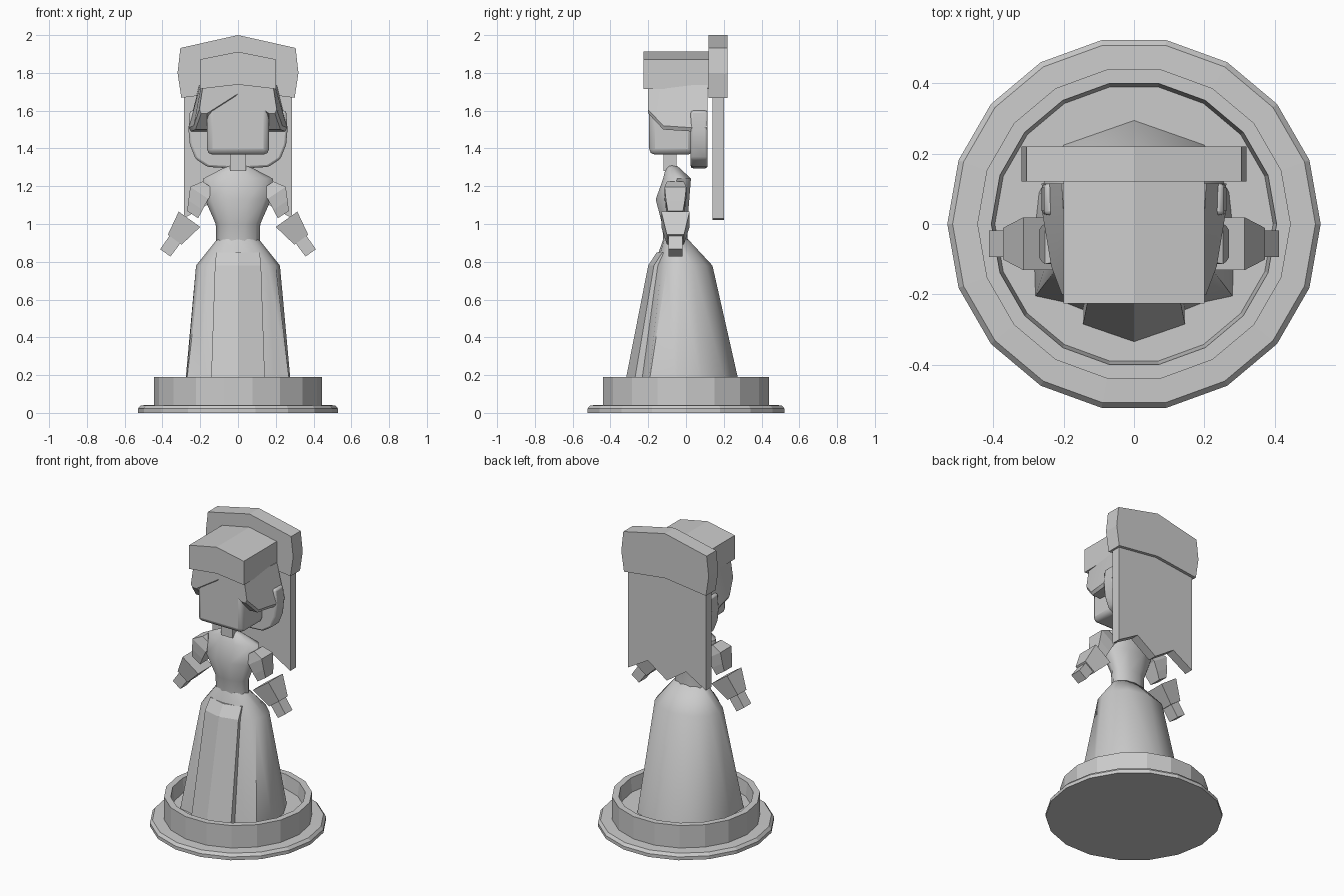
import bpy, bmesh
from math import sin, cos, pi, radians
from mathutils import Vector

if "Cube" in bpy.data.objects:
    bpy.data.objects.remove(bpy.data.objects["Cube"])


def finish(name, bm, smooth=None, bevel=0):
    bmesh.ops.recalc_face_normals(bm, faces=bm.faces)
    me = bpy.data.meshes.new(name)
    bm.to_mesh(me)
    bm.free()
    ob = bpy.data.objects.new(name, me)
    bpy.context.collection.objects.link(ob)
    bpy.ops.object.select_all(action='DESELECT')
    ob.select_set(True)
    bpy.context.view_layer.objects.active = ob
    if bevel:
        m = ob.modifiers.new("bevel", 'BEVEL')
        m.width, m.segments = bevel, 2
    if smooth:
        bpy.ops.object.shade_smooth_by_angle(angle=radians(smooth))
    return ob


def loft(name, rings, smooth=None, bevel=0):
    """Skin a list of equal-length closed rings and cap both ends."""
    bm = bmesh.new()
    vs = [[bm.verts.new(p) for p in r] for r in rings]
    n = len(vs[0])
    for a, b in zip(vs, vs[1:]):
        for i in range(n):
            j = (i + 1) % n
            bm.faces.new((a[i], a[j], b[j], b[i]))
    bm.faces.new(vs[0])
    bm.faces.new(vs[-1])
    return finish(name, bm, smooth, bevel)


def sym(half):
    """Complete a half outline across x = 0."""
    return half + [(-x, y) for x, y in reversed(half) if abs(x) > 1e-6]


def slab(name, half, y0, y1, smooth=None, bevel=0):
    out = sym(half)
    return loft(name, [[(x, y, z) for x, z in out] for y in (y0, y1)], smooth, bevel)


def box(name, x, y0, y1, z0, z1, smooth=None, bevel=0):
    return slab(name, [(x, z0), (x, z1)], y0, y1, smooth, bevel)


def ellipse_ring(z, rx, yf, yb, n=10):
    c, r = (yf + yb) / 2, (yb - yf) / 2
    return [(rx * cos(2 * pi * i / n), c + r * sin(2 * pi * i / n), z) for i in range(n)]


# round stand with raised rim and sunken floor
prof = [(.53, 0), (.53, .022), (.515, .04), (.445, .042), (.445, .19),
        (.405, .19), (.395, .1)]
loft("stand", [[(r * cos(i * pi / 9), r * sin(i * pi / 9), z) for i in range(18)]
               for r, z in prof])

# skirt: faceted outline that shrinks to the waist
skirt = [
    (.095, [(0, .295), (.2, .225), (.27, .09), (.285, -.05), (.28, -.205), (.2, -.222), (.13, -.25), (0, -.27)]),
    (.78, [(0, .14), (.13, .105), (.2, .04), (.222, -.03), (.2, -.1), (.16, -.13), (.11, -.155), (0, -.17)]),
    (.92, [(0, .01), (.06, .0), (.095, -.025), (.11, -.055), (.1, -.08), (.08, -.1), (.05, -.115), (0, -.12)]),
]
loft("skirt", [[(x, y, z) for x, y in sym(h)] for z, h in skirt], 50)

# ridged front panel of the dress
panel = [
    (.095, [(0, -.335), (.145, -.285), (.145, -.2), (0, -.2)]),
    (.78, [(0, -.2), (.122, -.17), (.122, -.1), (0, -.1)]),
    (.85, [(0, -.155), (.115, -.125), (.115, -.08), (0, -.08)]),
]
loft("front_panel", [[(x, y, z) for x, y in sym(h)] for z, h in panel], 20)

# torso and neck
torso = [(.9, .115, -.122, .012), (1.0, .118, -.13, .01), (1.13, .175, -.165, .022),
         (1.24, .185, -.125, .03), (1.295, .08, -.11, -.03), (1.31, .04, -.1, -.05)]
loft("torso", [ellipse_ring(*t) for t in torso], 60)
box("neck", .042, -.12, -.05, 1.28, 1.4)


# arms: square sections along a path, given as (x, z, width, depth)
def limb(name, secs, side, d, yc=-.056):
    d = Vector(d).normalized()
    n = Vector((-d.y, d.x))
    rings = []
    for x, z, w, dep in secs:
        a, b = Vector((x, z)) + n * w / 2, Vector((x, z)) - n * w / 2
        rings.append([(side * p.x, yc + s * dep / 2, p.y)
                      for p, s in ((a, -1), (b, -1), (b, 1), (a, 1))])
    loft(name, rings)


for side, tag in ((1, "left"), (-1, "right")):
    limb("puff_sleeve_" + tag, [(.15, 1.2, .09, .09), (.205, 1.165, .115, .115),
                                (.225, 1.10, .09, .1), (.24, 1.05, .07, .08)], side, (.55, -.83))
    limb("cuff_" + tag, [(.257, 1.025, .14, .15), (.335, .917, .09, .09)], side, (.58, -.81))
    limb("hand_" + tag, [(.325, .93, .07, .075), (.385, .847, .067, .075)], side, (.58, -.81))

# face
box("face", .165, -.195, .04, 1.367, 1.73, 40, .03)

# parted hair flaring towards the back: (y, top half width, low half width, low z)
hair = [(-.2, .185, .205, 1.585), (-.12, .195, .235, 1.50), (.03, .2, .26, 1.49), (.115, .205, .262, 1.49)]
loft("hair", [[(x, y, z) for x, z in sym([(0, 1.74), (t, 1.735), (b, lo + .02), (b - .01, lo),
                                          (.165, lo), (0, 1.69)])] for y, t, b, lo in hair], 30)

# rolled hair behind the head
slab("hair_roll", [(0, 1.6), (.255, 1.6), (.262, 1.5), (.255, 1.42), (.225, 1.345),
                   (.16, 1.302), (.04, 1.295)], .025, .115, 40, .012)

# hat block
slab("hat", [(0, 1.912), (.2, 1.872), (.2, 1.715), (0, 1.738)], -.225, .125)

# tall headdress plate
slab("headdress", [(0, 2.0), (.305, 1.932), (.32, 1.8), (.3, 1.668), (0, 1.705)], .12, .22)

# veil with zigzag hem
slab("veil", [(0, 1.75), (.285, 1.75), (.285, 1.03), (.14, 1.115), (0, 1.02)], .14, .2)
